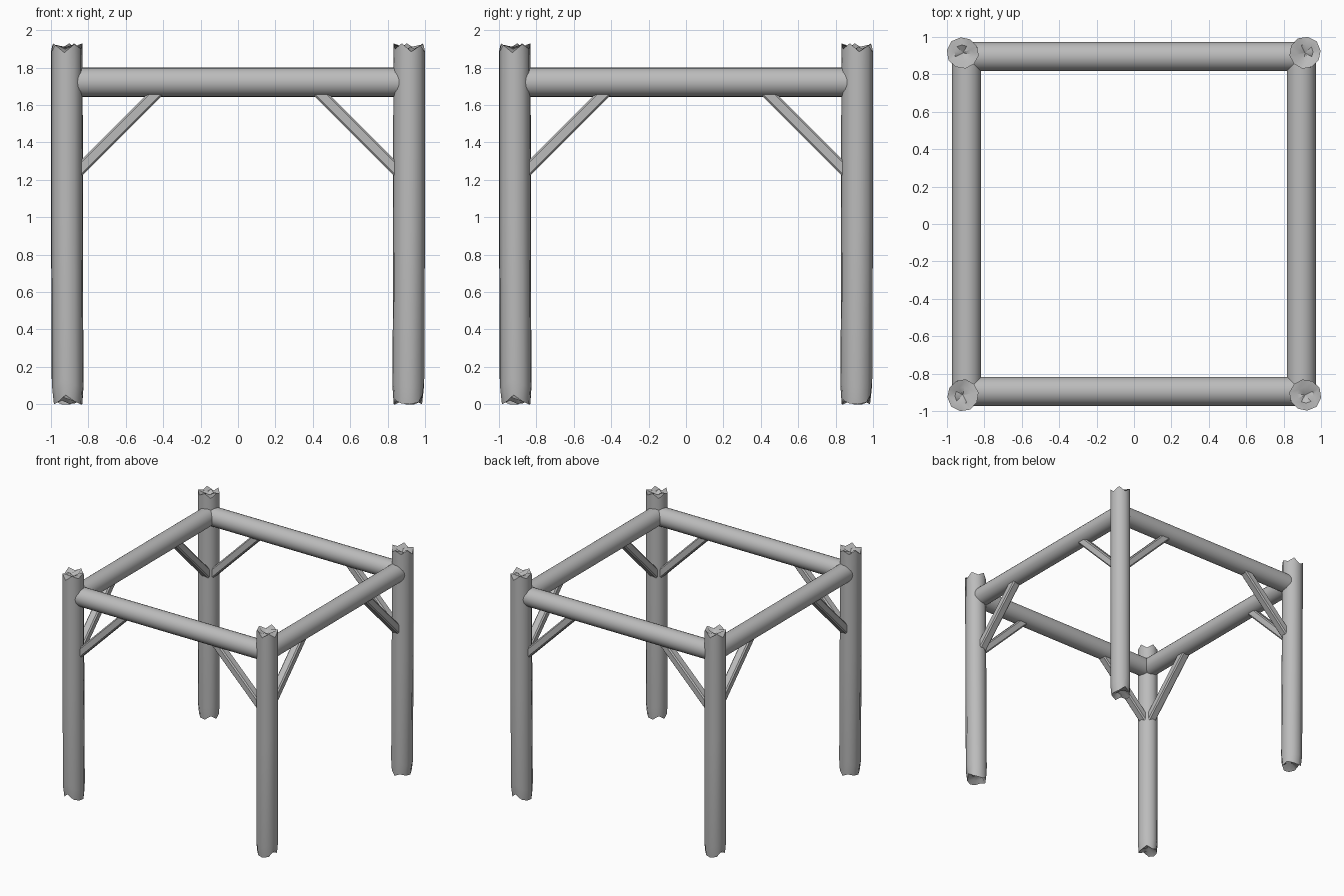
import bpy, bmesh, math, random
from mathutils import Vector, Matrix

if "Cube" in bpy.data.objects:
    bpy.data.objects.remove(bpy.data.objects["Cube"])

wood = bpy.data.materials.new("grey wood")
wood.diffuse_color = (0.5, 0.5, 0.5, 1)
wood.use_nodes = True
wood.node_tree.nodes["Principled BSDF"].inputs["Base Color"].default_value = wood.diffuse_color


def add_object(name, bm, turn, angle=40):
    bmesh.ops.recalc_face_normals(bm, faces=bm.faces[:])
    mesh = bpy.data.meshes.new(name)
    bm.to_mesh(mesh)
    bm.free()
    mesh.materials.append(wood)
    ob = bpy.data.objects.new(name, mesh)
    bpy.context.collection.objects.link(ob)
    ob.rotation_euler.z = turn
    bpy.ops.object.select_all(action='DESELECT')
    ob.select_set(True)
    bpy.context.view_layer.objects.active = ob
    bpy.ops.object.shade_smooth_by_angle(angle=math.radians(angle))
    return ob


def post(turn):
    """Rough log with splintered, hollowed ends."""
    rng = random.Random(4)
    n = 10
    bm = bmesh.new()
    wobble = [rng.uniform(-0.004, 0.003) for _ in range(n)]
    top = [1.93, 1.89, 1.925, 1.90, 1.93, 1.885, 1.92, 1.88, 1.925, 1.90]
    low = [0.0, 0.03, 0.0, 0.02, 0.005, 0.0, 0.01, 0.05, 0.015, 0.0]

    def ring(heights, r, cx, twist=0.0):
        out = []
        for i in range(n):
            a = math.tau * i / n + 0.15 + twist
            q = r + wobble[i]
            out.append(bm.verts.new((cx + q * math.cos(a), cx + q * math.sin(a), heights[i])))
        return out

    # from the hollow bottom, up the trunk, to the hollow top
    rings = [ring([z * 0.5 + 0.03 for z in low[::-1]], 0.045, -0.908),
             ring(low, 0.078, -0.908),
             ring([z + 0.09 for z in low], 0.086, -0.910),
             ring([1.0] * n, 0.086, -0.913),
             ring([1.80] * n, 0.086, -0.914),
             ring(top, 0.086, -0.914),
             ring([z * 0.5 + 0.948 for z in top[::-1]], 0.045, -0.914)]
    for a, b in zip(rings, rings[1:]):
        for i in range(n):
            j = (i + 1) % n
            bm.faces.new((a[i], a[j], b[j], b[i]))
    for r, z, c in ((rings[0], 0.05, -0.908), (rings[-1], 1.885, -0.914)):
        hub = bm.verts.new((c, c, z))
        for i in range(n):
            bm.faces.new((r[i], r[(i + 1) % n], hub))
    add_object("post", bm, turn, 50)


def beam(turn):
    """Round rail between two posts."""
    bm = bmesh.new()
    m = Matrix.Translation((0, -0.895, 1.722)) @ Matrix.Rotation(math.pi / 2, 4, 'Y')
    bmesh.ops.create_cone(bm, cap_ends=True, segments=24, radius1=0.078,
                          radius2=0.078, depth=1.79, matrix=m)
    add_object("beam", bm, turn)


def brace(turn, side):
    """Slanted strut from post to beam, edges slightly chamfered."""
    bm = bmesh.new()
    a, b = Vector((side * 0.875, -0.9, 1.225)), Vector((side * 0.41, -0.9, 1.69))
    m = (Matrix.Translation((a + b) / 2) @ Matrix.Rotation(side * -math.pi / 4, 4, 'Y')
         @ Matrix.Diagonal((0.064, 0.07, (b - a).length, 1)))
    bmesh.ops.create_cube(bm, size=1, matrix=m)
    along = (b - a).normalized()
    edges = [e for e in bm.edges
             if abs((e.verts[0].co - e.verts[1].co).normalized().dot(along)) > 0.9]
    bmesh.ops.bevel(bm, geom=edges, offset=0.01, segments=1, affect='EDGES')
    add_object("brace", bm, turn, 30)


# four identical sides
for k in range(4):
    turn = k * math.pi / 2
    post(turn)
    beam(turn)
    for side in (-1, 1):
        brace(turn, side)
